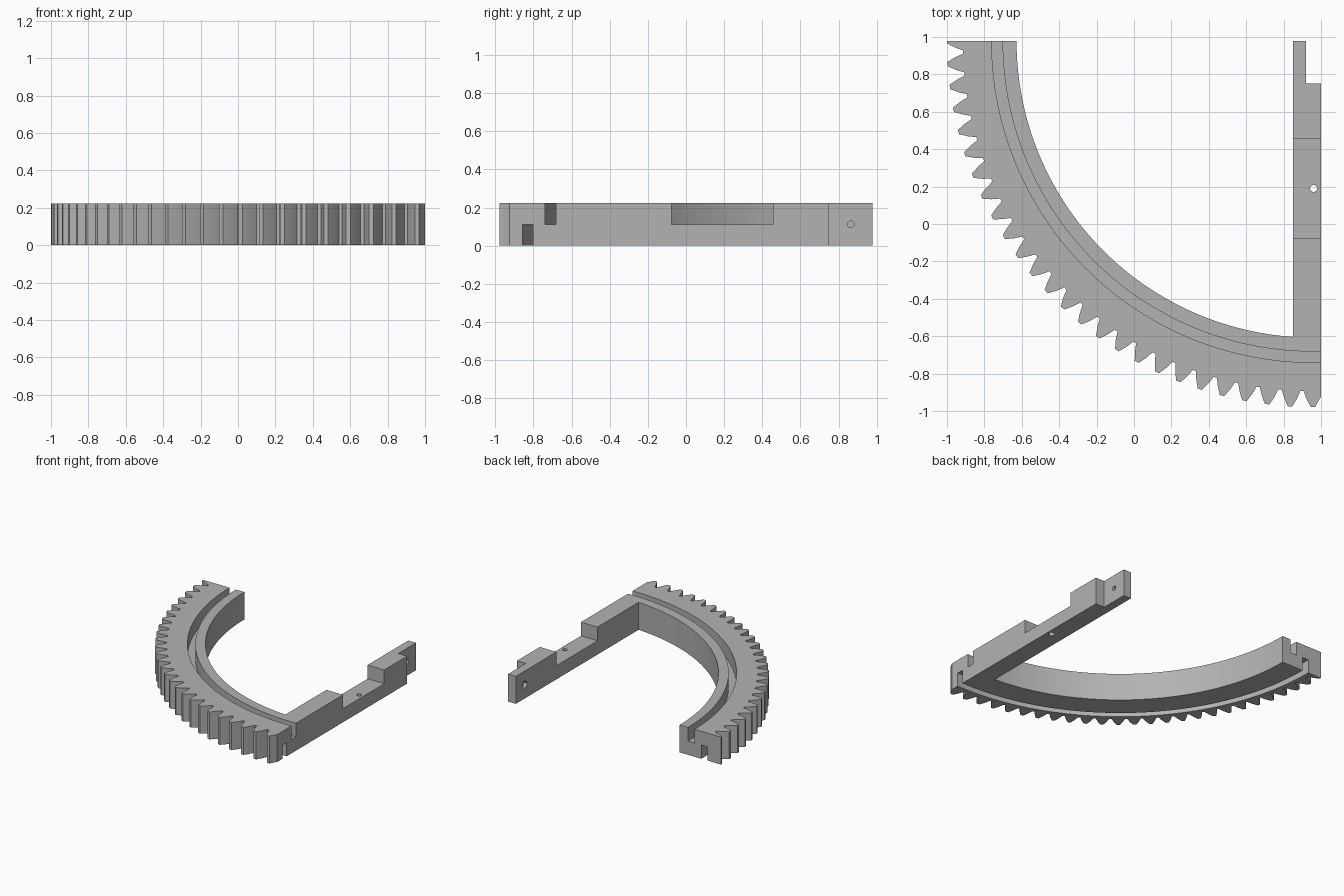
import bpy, bmesh, math
from math import sin, cos, acos, pi
from mathutils import Matrix

if "Cube" in bpy.data.objects:
    bpy.data.objects.remove(bpy.data.objects["Cube"], do_unlink=True)

CX, CY = 0.957, 0.978          # centre of the ring
HEIGHT, MID = 0.224, 0.112
TIP, ROOT, INNER = 1.957, 1.872, 1.585
BAR_IN, BAR_OUT = 0.85, 1.0
PITCH = 2 * pi / 100

grey = bpy.data.materials.new("plain_grey")
grey.use_nodes = True
colour = (0.45, 0.45, 0.45, 1)
grey.diffuse_color = colour
grey.node_tree.nodes["Principled BSDF"].inputs["Base Color"].default_value = colour


def polar(r, a):
    """Point on the ring: angle 0 points to -x, a quarter turn to -y."""
    return (CX - r * cos(a), CY - r * sin(a))


def arc(r, a0, a1, n=72):
    return [polar(r, a0 + (a1 - a0) * i / n) for i in range(n + 1)]


def finish(name, bm):
    bmesh.ops.recalc_face_normals(bm, faces=bm.faces)
    mesh = bpy.data.meshes.new(name)
    bm.to_mesh(mesh)
    bm.free()
    mesh.materials.append(grey)
    obj = bpy.data.objects.new(name, mesh)
    bpy.context.collection.objects.link(obj)
    return obj


def prism(name, outline, z0, z1):
    bm = bmesh.new()
    face = bm.faces.new([bm.verts.new((x, y, z0)) for x, y in outline])
    new = bmesh.ops.extrude_face_region(bm, geom=[face])["geom"]
    bmesh.ops.translate(bm, vec=(0, 0, z1 - z0),
                        verts=[v for v in new if isinstance(v, bmesh.types.BMVert)])
    return finish(name, bm)


def peg(name, place, radius, depth, sides, axis="Z"):
    bm = bmesh.new()
    turn = Matrix.Rotation(pi / 2, 4, "Y") if axis == "X" else Matrix()
    bmesh.ops.create_cone(bm, cap_ends=True, segments=sides, radius1=radius,
                          radius2=radius, depth=depth,
                          matrix=Matrix.Translation(place) @ turn)
    return finish(name, bm)


# Toothed outer edge, from half a tooth at the left end to a cut tooth at the right
flank = [(ROOT, -0.0267), (1.915, -0.0177), (TIP, -0.0061),
         (TIP, 0.0061), (1.915, 0.0177), (ROOT, 0.0267)]
outline = [polar(TIP, 0)]
for k in range(26):
    for r, da in flank:
        p = polar(r, k * PITCH + da)
        if k * PITCH + da > 0 and p[0] < BAR_OUT - 0.005:
            outline.append(p)

# Straight bar with its thin end tab, then the smooth inner arc
outline += [(BAR_OUT, -0.925), (BAR_OUT, 0.75), (0.92, 0.75), (0.92, CY), (BAR_IN, CY)]
outline += arc(INNER, acos((CX - BAR_IN) / INNER), 0)
body = prism("gear_segment", outline, 0, HEIGHT)


def groove(name, r0, r1, z0, z1):
    return prism(name, arc(r0, -0.05, pi / 2 + 0.05) + arc(r1, pi / 2 + 0.05, -0.05), z0, z1)


# Grooves, recess and screw holes
cutters = [
    groove("top_groove", 1.66, 1.718, MID, HEIGHT + 0.1),
    groove("bottom_groove", 1.78, 1.835, -0.1, MID),
    prism("bar_recess", [(0.8, -0.075), (1.1, -0.075), (1.1, 0.455), (0.8, 0.455)],
          MID, HEIGHT + 0.1),
    peg("bar_hole", (0.96, 0.19, MID), 0.019, 0.5, 12),
    peg("bar_nut_pocket", (0.96, 0.19, 0), 0.028, 0.08, 6),
    peg("tab_hole", (0.885, 0.865, MID), 0.018, 0.3, 12, "X"),
    peg("tab_nut_pocket", (BAR_IN, 0.865, MID), 0.034, 0.06, 6, "X"),
]
bpy.ops.object.select_all(action="DESELECT")
body.select_set(True)
bpy.context.view_layer.objects.active = body
for cutter in cutters:
    mod = body.modifiers.new(cutter.name, "BOOLEAN")
    mod.operation, mod.solver, mod.object = "DIFFERENCE", "EXACT", cutter
    bpy.ops.object.modifier_apply(modifier=mod.name)
    bpy.data.objects.remove(cutter, do_unlink=True)

bpy.ops.object.shade_smooth_by_angle(angle=math.radians(12))
